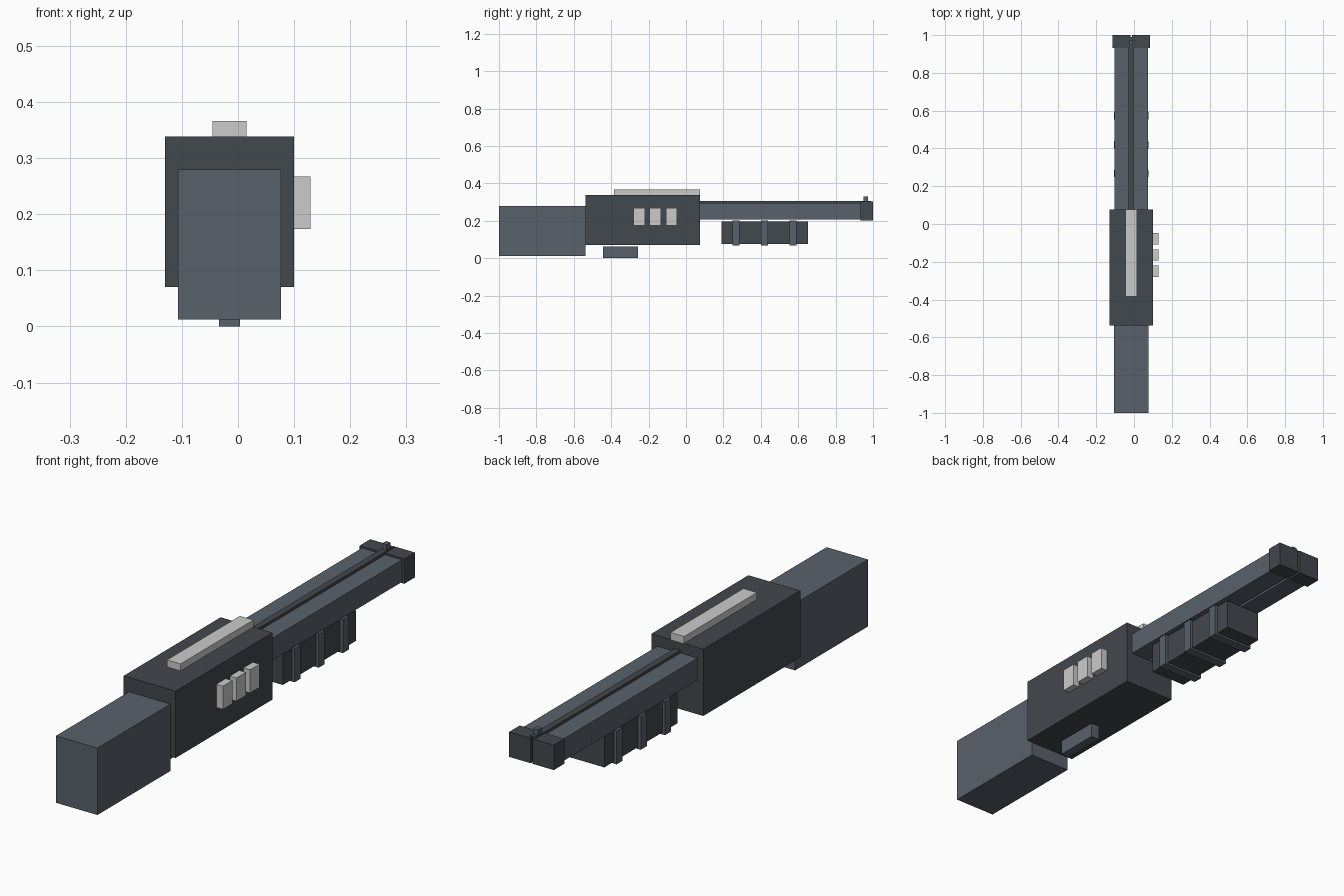
import bpy

if "Cube" in bpy.data.objects:
    bpy.data.objects.remove(bpy.data.objects["Cube"])

CX = -0.015  # centre line of the body


def material(name, r, g, b):
    m = bpy.data.materials.new(name)
    m.diffuse_color = (r, g, b, 1)
    m.use_nodes = True
    m.node_tree.nodes["Principled BSDF"].inputs["Base Color"].default_value = m.diffuse_color
    return m


STEEL = material("blue_grey", 0.10, 0.12, 0.145)
DARK = material("dark_metal", 0.055, 0.065, 0.075)
LIGHT = material("light_grey", 0.6, 0.6, 0.59)


def box(name, x, y, z, mat):
    """Box from (min, max) ranges on each axis."""
    bpy.ops.mesh.primitive_cube_add(size=1, location=[(a + b) / 2 for a, b in (x, y, z)])
    ob = bpy.context.object
    ob.name = name
    ob.scale = [b - a for a, b in (x, y, z)]
    bpy.ops.object.transform_apply(location=False, rotation=False, scale=True)
    ob.data.materials.append(mat)
    return ob


def mid(width):
    return (CX - width / 2, CX + width / 2)


# Stock, receiver, trigger
box("stock", mid(0.184), (-1.0, -0.538), (0.012, 0.28), STEEL)
box("receiver", mid(0.23), (-0.538, 0.076), (0.07, 0.338), DARK)
box("trigger", mid(0.038), (-0.443, -0.257), (0.0, 0.061), STEEL)

# Light rail on top and three shell holders on the right side
box("top_rail", mid(0.06), (-0.385, 0.076), (0.338, 0.366), LIGHT)
for i in range(3):
    y = -0.25 + i * 0.086
    box(f"side_shell_{i + 1}", (0.10, 0.129), (y - 0.03, y + 0.03), (0.174, 0.267), LIGHT)

# Twin square barrels with muzzle collars
for side, s in (("left", -1), ("right", 1)):
    box(f"{side}_barrel", sorted((CX + s * 0.005, CX + s * 0.089)), (0.076, 0.99), (0.207, 0.295), STEEL)
    box(f"{side}_muzzle_collar", sorted((CX + s * 0.004, CX + s * 0.099)), (0.933, 1.0), (0.202, 0.302), DARK)

# Rib between the barrels and bead sight
box("barrel_rib", mid(0.026), (0.076, 0.99), (0.288, 0.306), DARK)
box("bead_sight", mid(0.02), (0.948, 0.972), (0.304, 0.329), STEEL)

# Fore-end with three raised bands
box("fore_end", mid(0.16), (0.191, 0.653), (0.075, 0.197), DARK)
for i in range(3):
    y = 0.267 + i * 0.153
    box(f"grip_band_{i + 1}", mid(0.184), (y - 0.019, y + 0.019), (0.067, 0.201), STEEL)
